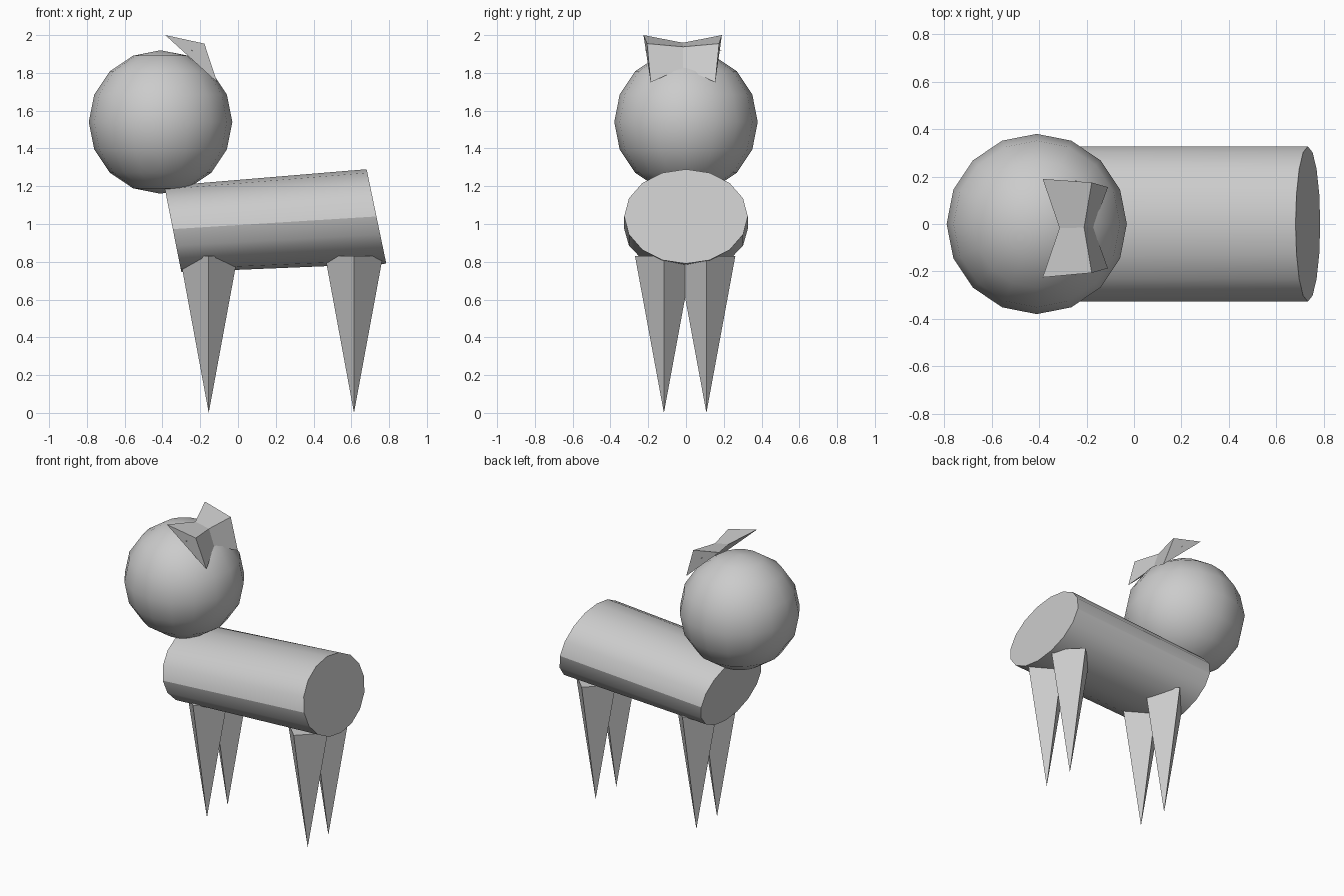
import bpy, bmesh
from math import sin, cos, tau, radians
from mathutils import Vector

cube = bpy.data.objects.get("Cube")
if cube:
    bpy.data.objects.remove(cube, do_unlink=True)

grey = bpy.data.materials.new("plain grey")
grey.use_nodes = True
COLOUR = (0.6, 0.6, 0.6, 1)
grey.diffuse_color = COLOUR
grey.node_tree.nodes["Principled BSDF"].inputs["Base Color"].default_value = COLOUR


def finish(name, bm, smooth=False):
    bmesh.ops.recalc_face_normals(bm, faces=bm.faces)
    mesh = bpy.data.meshes.new(name)
    bm.to_mesh(mesh)
    bm.free()
    mesh.materials.append(grey)
    obj = bpy.data.objects.new(name, mesh)
    bpy.context.collection.objects.link(obj)
    if smooth:
        bpy.ops.object.select_all(action="DESELECT")
        obj.select_set(True)
        bpy.context.view_layer.objects.active = obj
        bpy.ops.object.shade_smooth_by_angle(angle=radians(30))
    return obj


def pyramid(name, base, tip):
    """Closed flat-sided spike from a base polygon to a tip."""
    bm = bmesh.new()
    ring = [bm.verts.new(p) for p in base]
    apex = bm.verts.new(tip)
    bm.faces.new(ring)
    for i, v in enumerate(ring):
        bm.faces.new((v, ring[(i + 1) % len(ring)], apex))
    return finish(name, bm)


# body: slanted oval barrel, each end given by its centre and upward half-axis
SIDES = 16
ENDS = [(Vector((-0.345, 0, 0.973)), Vector((-0.045, 0, 0.228))),
        (Vector((0.733, 0, 1.04)), Vector((-0.052, 0, 0.25)))]
bm = bmesh.new()
rings = []
for centre, up in ENDS:
    rings.append([bm.verts.new(centre + up * cos(tau * i / SIDES)
                               + Vector((0, 0.327 * sin(tau * i / SIDES), 0)))
                  for i in range(SIDES)])
    bm.faces.new(rings[-1])
for i in range(SIDES):
    j = (i + 1) % SIDES
    bm.faces.new((rings[0][i], rings[0][j], rings[1][j], rings[1][i]))
finish("body", bm, smooth=True)

# head
bm = bmesh.new()
bmesh.ops.create_uvsphere(bm, u_segments=16, v_segments=8, radius=0.38)
bmesh.ops.translate(bm, verts=bm.verts, vec=(-0.41, 0, 1.54))
finish("head", bm, smooth=True)

# legs: four-sided spikes standing on their tips
R, TOP = 0.153, 0.83
for xname, x in (("front", -0.155), ("hind", 0.614)):
    for yname, y in (("right", -0.117), ("left", 0.108)):
        base = [(x + R, y, TOP), (x, y + R, TOP), (x - R, y, TOP), (x, y - R, TOP)]
        pyramid(f"{xname}_{yname}_leg", base, (x, y, 0))

# ears: two crossing three-sided spikes forming a bow shape
for name, ys, tip_y in (("right_ear", (-0.225, -0.206, -0.187), 0.187),
                        ("left_ear", (0.19, 0.175, 0.155), -0.218)):
    corners = zip((-0.385, -0.178, -0.11), ys, (2.0, 1.955, 1.75))
    pyramid(name, list(corners), (-0.245, tip_y, 1.92))
